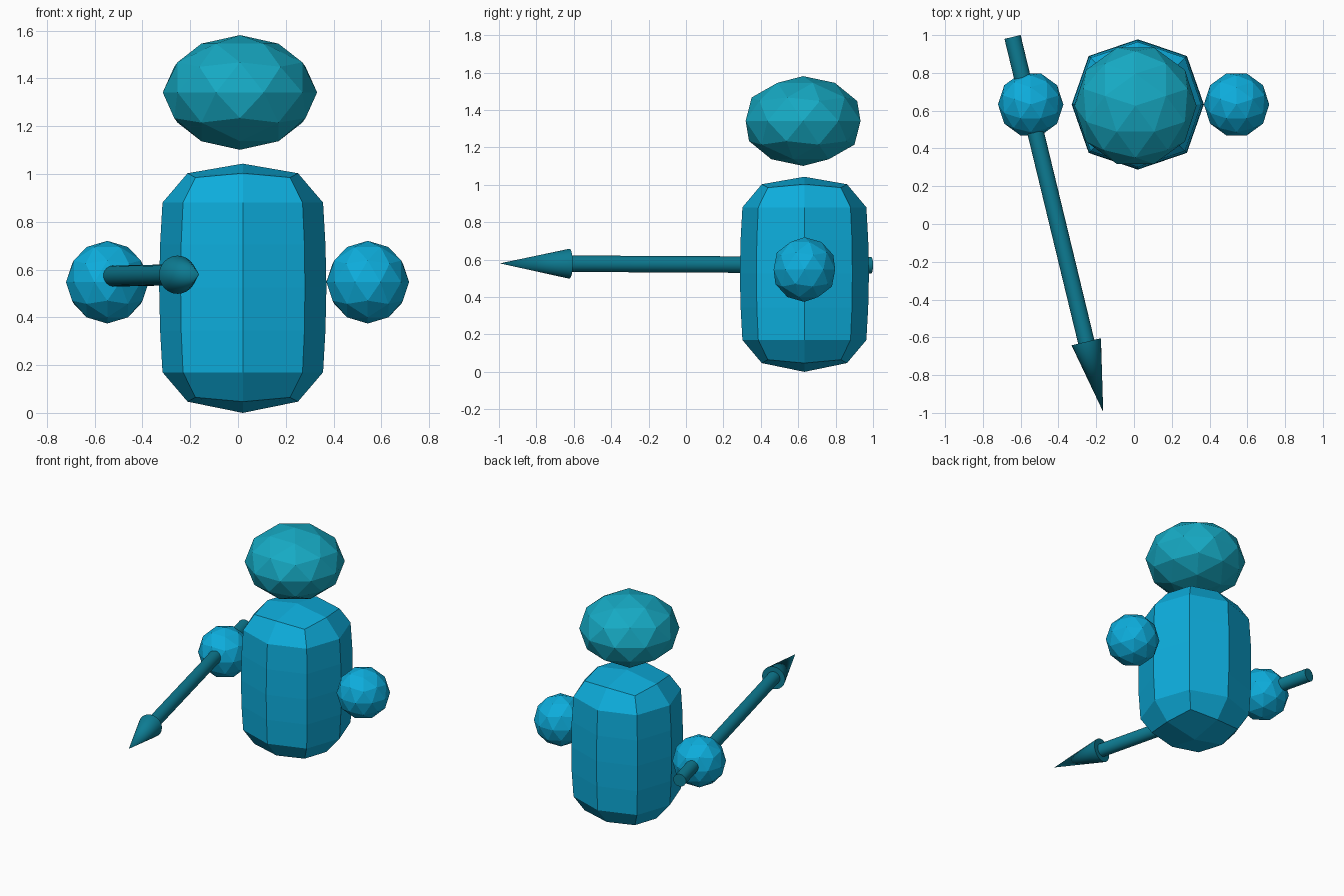
import bpy, bmesh, math
from mathutils import Vector

if "Cube" in bpy.data.objects:
    bpy.data.objects.remove(bpy.data.objects["Cube"])


def material(name, color):
    m = bpy.data.materials.new(name)
    m.diffuse_color = (*color, 1)
    m.use_nodes = True
    m.node_tree.nodes["Principled BSDF"].inputs["Base Color"].default_value = m.diffuse_color
    return m


BLUE = material("bright_blue", (0.004, 0.42, 0.72))
TEAL = material("teal", (0.008, 0.40, 0.55))
DARK = material("dark_teal", (0.004, 0.20, 0.29))


def add_object(name, bm, mat):
    bmesh.ops.recalc_face_normals(bm, faces=bm.faces)
    mesh = bpy.data.meshes.new(name)
    bm.to_mesh(mesh)
    bm.free()
    mesh.materials.append(mat)
    obj = bpy.data.objects.new(name, mesh)
    bpy.context.collection.objects.link(obj)
    return obj


def faceted_ball(name, center, radius, height, mat):
    bm = bmesh.new()
    bmesh.ops.create_icosphere(bm, subdivisions=2, radius=1)
    obj = add_object(name, bm, mat)
    obj.location = center
    obj.scale = (radius, radius, height)
    obj.rotation_euler.z = math.pi / 2
    return obj


def rod(name, start, end, r1, r2, mat):
    axis = end - start
    bm = bmesh.new()
    bmesh.ops.create_cone(bm, cap_ends=True, segments=24,
                          radius1=r1, radius2=r2, depth=axis.length)
    bmesh.ops.remove_doubles(bm, verts=bm.verts, dist=1e-5)
    obj = add_object(name, bm, mat)
    obj.location = (start + end) / 2
    obj.rotation_euler = axis.to_track_quat('Z', 'Y').to_euler()
    bpy.ops.object.select_all(action='DESELECT')
    obj.select_set(True)
    bpy.context.view_layer.objects.active = obj
    bpy.ops.object.shade_smooth_by_angle(angle=math.radians(40))
    return obj


# Body: eight-sided barrel; each end has four quads meeting in the middle.
# Ring = (axis radius, corner offset, axis height, corner height), from mid-height
half = [(0.35, 0.26, 0.0, 0.0), (0.346, 0.258, 0.18, 0.18),
        (0.336, 0.25, 0.355, 0.355), (0.231, 0.198, 0.478, 0.46)]
levels = [(a, c, -za, -zc) for a, c, za, zc in reversed(half[1:])] + half

bm = bmesh.new()
rings = []
for a, c, za, zc in levels:
    ring = []
    for i in range(8):
        t = i * math.pi / 4
        r, z = (c * math.sqrt(2), zc) if i % 2 else (a, za)
        ring.append(bm.verts.new((r * math.cos(t), r * math.sin(t) * 0.986, z)))
    rings.append(ring)
for low, high in zip(rings, rings[1:]):
    for i in range(8):
        j = (i + 1) % 8
        bm.faces.new((low[i], low[j], high[j], high[i]))
for ring, z in ((rings[0], -0.525), (rings[-1], 0.518)):
    pole = bm.verts.new((0, 0, z))
    for i in range(0, 8, 2):
        bm.faces.new((pole, ring[i], ring[i + 1], ring[(i + 2) % 8]))
body = add_object("body", bm, BLUE)
body.location = (0.02, 0.633, 0.525)

# Head and floating hands
faceted_ball("head", (0.008, 0.626, 1.341), 0.323, 0.24, TEAL)
for name, x in (("left_hand", 0.543), ("right_hand", -0.547)):
    faceted_ball(name, (x, 0.633, 0.547), 0.173, 0.173, BLUE)

# Spear
tail = Vector((-0.643, 0.99, 0.57))
tip = Vector((-0.163, -0.995, 0.58))
neck = tail.lerp(tip, 0.813)
rod("spear_shaft", tail, neck, 0.044, 0.044, DARK)
rod("spear_head", neck, tip, 0.08, 0.0, DARK)
